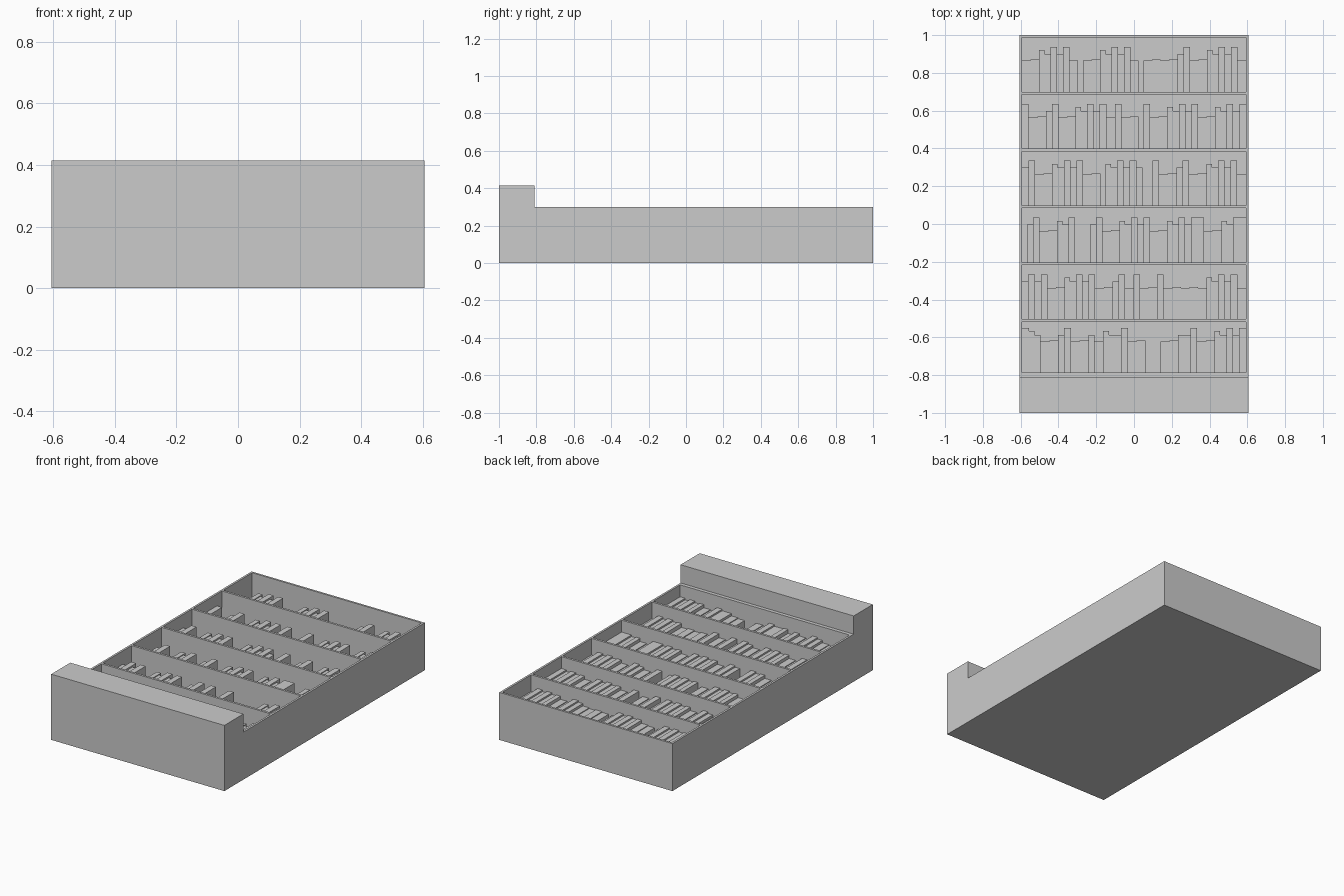
import bpy, bmesh
from mathutils import Matrix, Vector

cube = bpy.data.objects.get("Cube")
if cube:
    bpy.data.objects.remove(cube, do_unlink=True)

grey = bpy.data.materials.new("plain_grey")
grey.use_nodes = True
grey.diffuse_color = (0.6, 0.6, 0.6, 1)
grey.node_tree.nodes["Principled BSDF"].inputs["Base Color"].default_value = (0.6, 0.6, 0.6, 1)


def add_box(bm, low, high):
    low, high = Vector(low), Vector(high)
    size = high - low
    place = Matrix.Translation((low + high) / 2) @ Matrix.Diagonal((*size, 1))
    bmesh.ops.create_cube(bm, size=1, matrix=place)


def finish(name, bm):
    bmesh.ops.recalc_face_normals(bm, faces=bm.faces)
    mesh = bpy.data.meshes.new(name)
    bm.to_mesh(mesh)
    bm.free()
    mesh.materials.append(grey)
    obj = bpy.data.objects.new(name, mesh)
    bpy.context.collection.objects.link(obj)
    return obj


HALF_WIDTH, INNER, FLOOR, RIM = 0.605, 0.592, 0.02, 0.30
PITCH, TOP_ROW = 0.301, 0.70

# compartments, listed from the top shelf to the bottom one
bays = []
for i in range(6):
    low = TOP_ROW - i * PITCH
    bays.append((max(low, -0.787), low + 0.287))

# case with a projecting plinth, extruded from its side profile
bm = bmesh.new()
profile = [(-1, 0), (1, 0), (1, RIM), (-0.81, RIM), (-0.81, 0.415), (-1, 0.415)]
side = bm.faces.new([bm.verts.new((-HALF_WIDTH, y, z)) for y, z in profile])
grown = bmesh.ops.extrude_face_region(bm, geom=[side])["geom"]
bmesh.ops.translate(bm, vec=(2 * HALF_WIDTH, 0, 0),
                    verts=[v for v in grown if isinstance(v, bmesh.types.BMVert)])
case = finish("bookcase_case", bm)

# hollow out the compartments
bm = bmesh.new()
for low, high in bays:
    add_box(bm, (-INNER, low, FLOOR), (INNER, high, 0.5 if low > -0.7 else 0.4))
cutter = finish("compartment_cutter", bm)
cutter.hide_render = True
cut = case.modifiers.new("compartments", "BOOLEAN")
cut.operation, cut.solver, cut.object = "DIFFERENCE", "EXACT", cutter
bpy.context.view_layer.objects.active = case
bpy.ops.object.modifier_apply(modifier=cut.name)
bpy.data.objects.remove(cutter, do_unlink=True)

# book kinds: relative thickness, height, spine level; a dash is a gap
KINDS = {
    "a": (8.5, 0.165, 0.195),
    "b": (8.5, 0.170, 0.200),
    "c": (5.5, 0.220, 0.220),
    "d": (6.0, 0.200, 0.215),
    "e": (6.5, 0.237, 0.225),
    "-": (5.0, 0, 0),
}
ROWS = [
    "abcdedea-abcdedea-ababdeabcdedea",
    "eabdeabcdedeaeab-eabcdedeabcdede",
    "deabcdedeab-cdeded--eabdeabcdedea",
    "-deabcde---deabcdedeabcdedeeabcdee",
    "dedeabcdedeabdeaeabeababacdedea",
    "ecdabdeabdacddeab---abddeabcdede",
]

# rows of books standing on each shelf
for number, (row, (low, high)) in enumerate(zip(ROWS, bays), 1):
    bm = bmesh.new()
    scale = 2 * INNER / sum(KINDS[k][0] for k in row)
    x = -INNER
    for kind in row:
        thickness, height, spine = KINDS[kind]
        end = x + thickness * scale
        if height:
            add_box(bm, (x, low, FLOOR), (end, low + height, spine))
        x = end
    finish(f"books_row_{number}", bm)
